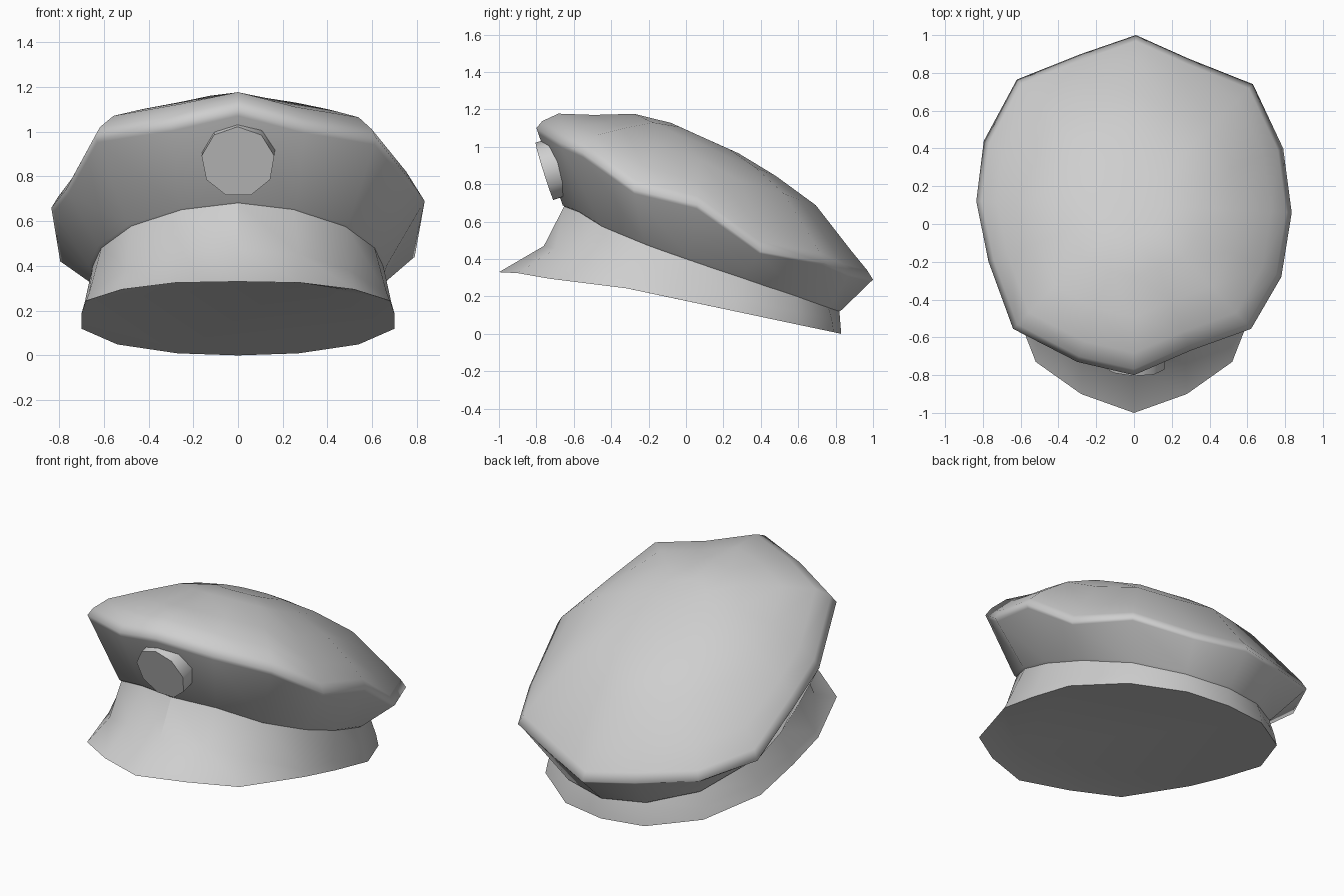
import bpy, bmesh, math
from mathutils import Vector, Matrix

if "Cube" in bpy.data.objects:
    bpy.data.objects.remove(bpy.data.objects["Cube"])

SHADE = (0.62, 0.62, 0.62, 1)
grey = bpy.data.materials.new("grey_cloth")
grey.use_nodes = True
grey.diffuse_color = SHADE
grey.node_tree.nodes["Principled BSDF"].inputs["Base Color"].default_value = SHADE


def finish(name, bm, angle):
    bmesh.ops.remove_doubles(bm, verts=bm.verts, dist=.0005)
    bmesh.ops.recalc_face_normals(bm, faces=bm.faces)
    mesh = bpy.data.meshes.new(name)
    bm.to_mesh(mesh)
    bm.free()
    mesh.materials.append(grey)
    obj = bpy.data.objects.new(name, mesh)
    bpy.context.collection.objects.link(obj)
    bpy.ops.object.select_all(action='DESELECT')
    obj.select_set(True)
    bpy.context.view_layer.objects.active = obj
    bpy.ops.object.shade_smooth_by_angle(angle=math.radians(angle))


def full_ring(half):
    """Mirror a back-to-front half outline into a closed ring."""
    half = [Vector(p) for p in half]
    return half + [Vector((-p.x, p.y, p.z)) for p in half[-2:0:-1]]


def loft(name, rings, angle, cap_start=False, cap_end=False):
    bm = bmesh.new()
    loops = [[bm.verts.new(p) for p in ring] for ring in rings]
    for a, b in zip(loops, loops[1:]):
        n = len(a)
        for i in range(n):
            j = (i + 1) % n
            bm.faces.new((a[i], a[j], b[j], b[i]))
    if cap_start:
        bm.faces.new(loops[0])
    if cap_end:
        bmesh.ops.poke(bm, faces=[bm.faces.new(loops[-1])])
    finish(name, bm, angle)


# Outlines, listed from the back to the front of the left half
brim = full_ring([(0, .83, 0), (.27, .79, .009), (.54, .6, .049), (.7, .27, .119),
                  (.7, -.05, .187), (.68, -.32, .244), (.52, -.73, .295),
                  (.28, -.9, .325), (0, -1, .33)])
band_mid = full_ring([(0, .825, .06), (.27, .78, .075), (.53, .59, .12), (.675, .26, .19),
                      (.685, -.05, .24), (.665, -.31, .28), (.5, -.54, .38),
                      (.27, -.7, .455), (0, -.76, .47)])
band_top = full_ring([(0, .82, .125), (.26, .76, .145), (.5, .58, .21), (.62, .3, .305),
                      (.65, .02, .4), (.61, -.22, .485), (.48, -.45, .58),
                      (.25, -.57, .655), (0, -.65, .685)])

# The crown rim sits slightly twisted, so it is given all the way round
rim = [Vector(p) for p in [
    (.01, 1, .29), (.29, .875, .32), (.63, .74, .38), (.79, .4, .44),
    (.835, .06, .69), (.78, -.28, .77), (.62, -.555, .97), (.3, -.67, 1.02),
    (0, -.8, 1.1), (-.3, -.73, 1.03), (-.64, -.555, .98), (-.77, -.2, .74),
    (-.835, .12, .66), (-.795, .44, .42), (-.62, .765, .37), (-.28, .9, .32)]]

# Flat underside: follows the brim at the back and cuts in behind the peak
base = [p if p.y > -.4 else Vector((m.x, m.y, .176 - .212 * m.y))
        for p, m in zip(brim, band_mid)]
loft("band_and_peak", [base, brim, band_mid, band_top], 28, cap_start=True)


# Soft crown: flared side wall, rounded rim and domed top
def slope(y):
    return .74 - .45 * y


def dome_ring(s, height, tilt):
    ring = []
    for p in rim:
        x, y = p.x * s, .1 + (p.y - .1) * s
        droop = (p.z - slope(p.y)) * s ** 3
        ring.append(Vector((x, y, slope(y) + droop + height * (1 + tilt * y))))
    return ring


lower_rim = [a.lerp(b, .07) for a, b in zip(rim, band_top)]
tucked = [Vector((p.x * .97, p.y * .97, p.z - .02)) for p in band_top]
hem = [Vector((p.x * 1.025, p.y * 1.015, p.z + .003)) for p in band_top]
dome = [dome_ring(*r) for r in ((.965, .045, -.2), (.87, .118, -.15),
                                (.66, .23, .19), (.42, .315, .04), (.2, .352, 0))]
loft("crown", [tucked, hem, lower_rim, rim] + dome, 80, cap_end=True)

# Round badge on the front of the crown, tipped to follow the wall
axis = Vector((-.04, -.95, -.3)).normalized()
bm = bmesh.new()
bmesh.ops.create_cone(bm, cap_ends=True, segments=9, radius1=.165, radius2=.165, depth=.09,
                      matrix=Matrix.Translation(Vector((0, -.755, .865)) - axis * .045)
                      @ axis.to_track_quat('Z', 'Y').to_matrix().to_4x4())
finish("front_badge", bm, 45)
